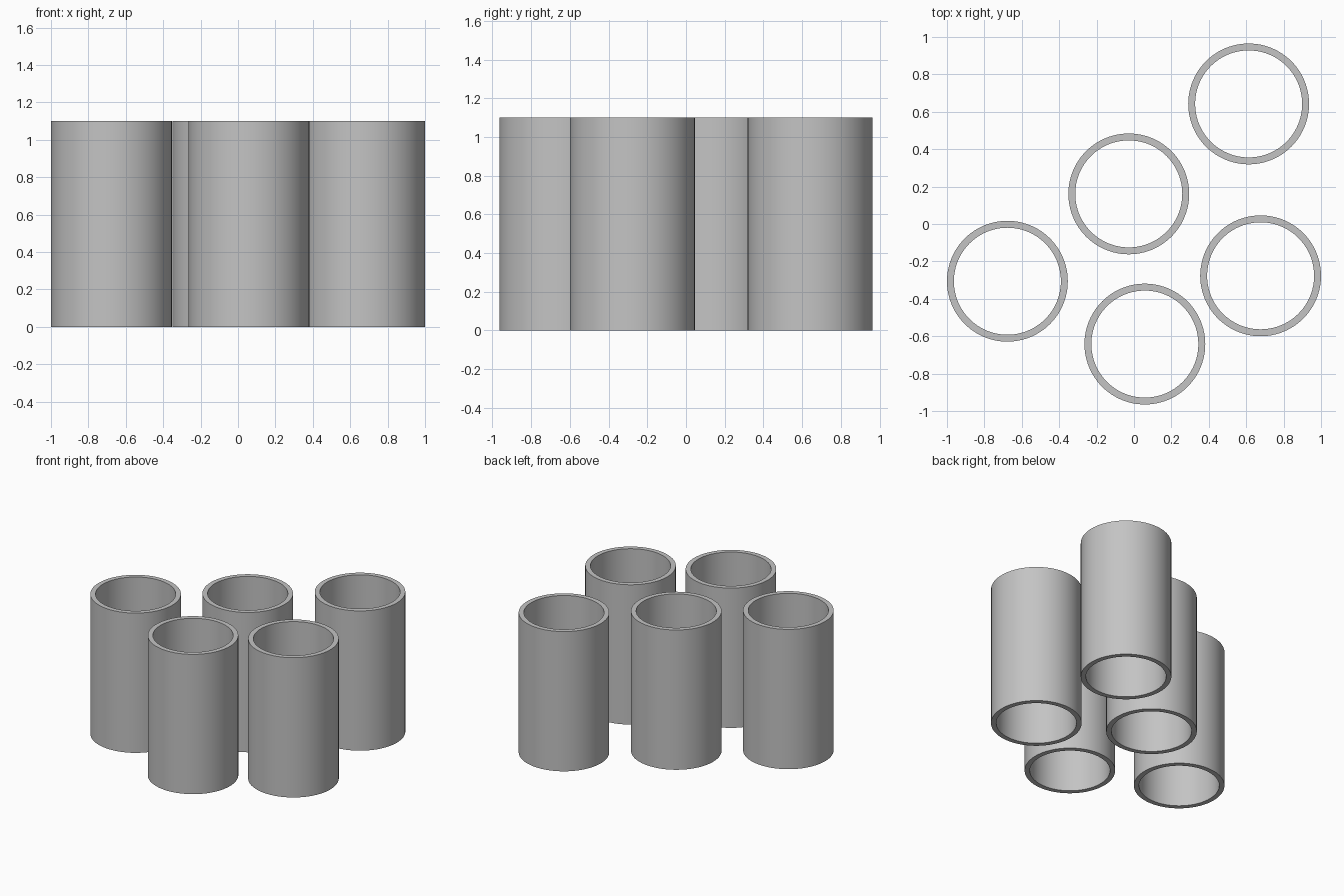
import bpy, bmesh, math

if "Cube" in bpy.data.objects:
    bpy.data.objects.remove(bpy.data.objects["Cube"])

OUTER, INNER, HEIGHT, SIDES = 0.323, 0.286, 1.10, 96
CENTRES = {
    "left_tube": (-0.677, -0.306),
    "middle_tube": (-0.028, 0.161),
    "back_right_tube": (0.613, 0.642),
    "right_tube": (0.677, -0.277),
    "front_tube": (0.058, -0.642),
}

grey = bpy.data.materials.new("plain grey")
grey.diffuse_color = (0.55, 0.55, 0.55, 1)
grey.use_nodes = True
grey.node_tree.nodes["Principled BSDF"].inputs["Base Color"].default_value = grey.diffuse_color


def tube_mesh():
    """Hollow open-ended tube: a rectangular wall section swept round z."""
    bm = bmesh.new()
    section = [(OUTER, 0), (OUTER, HEIGHT), (INNER, HEIGHT), (INNER, 0)]
    rings = []
    for i in range(SIDES):
        a = 2 * math.pi * i / SIDES
        rings.append([bm.verts.new((r * math.cos(a), r * math.sin(a), z))
                      for r, z in section])
    for i, ring in enumerate(rings):
        nxt = rings[(i + 1) % SIDES]
        for k in range(4):
            j = (k + 1) % 4
            bm.faces.new((ring[k], nxt[k], nxt[j], ring[j]))
    bmesh.ops.recalc_face_normals(bm, faces=bm.faces)
    mesh = bpy.data.meshes.new("tube")
    bm.to_mesh(mesh)
    bm.free()
    mesh.materials.append(grey)
    return mesh


# Five identical tubes standing on the ground
for name, (x, y) in CENTRES.items():
    tube = bpy.data.objects.new(name, tube_mesh())
    tube.location = (x, y, 0)
    bpy.context.collection.objects.link(tube)
    tube.select_set(True)
    bpy.context.view_layer.objects.active = tube

# Smooth walls with crisp rims
bpy.ops.object.shade_smooth_by_angle(angle=math.radians(30))
